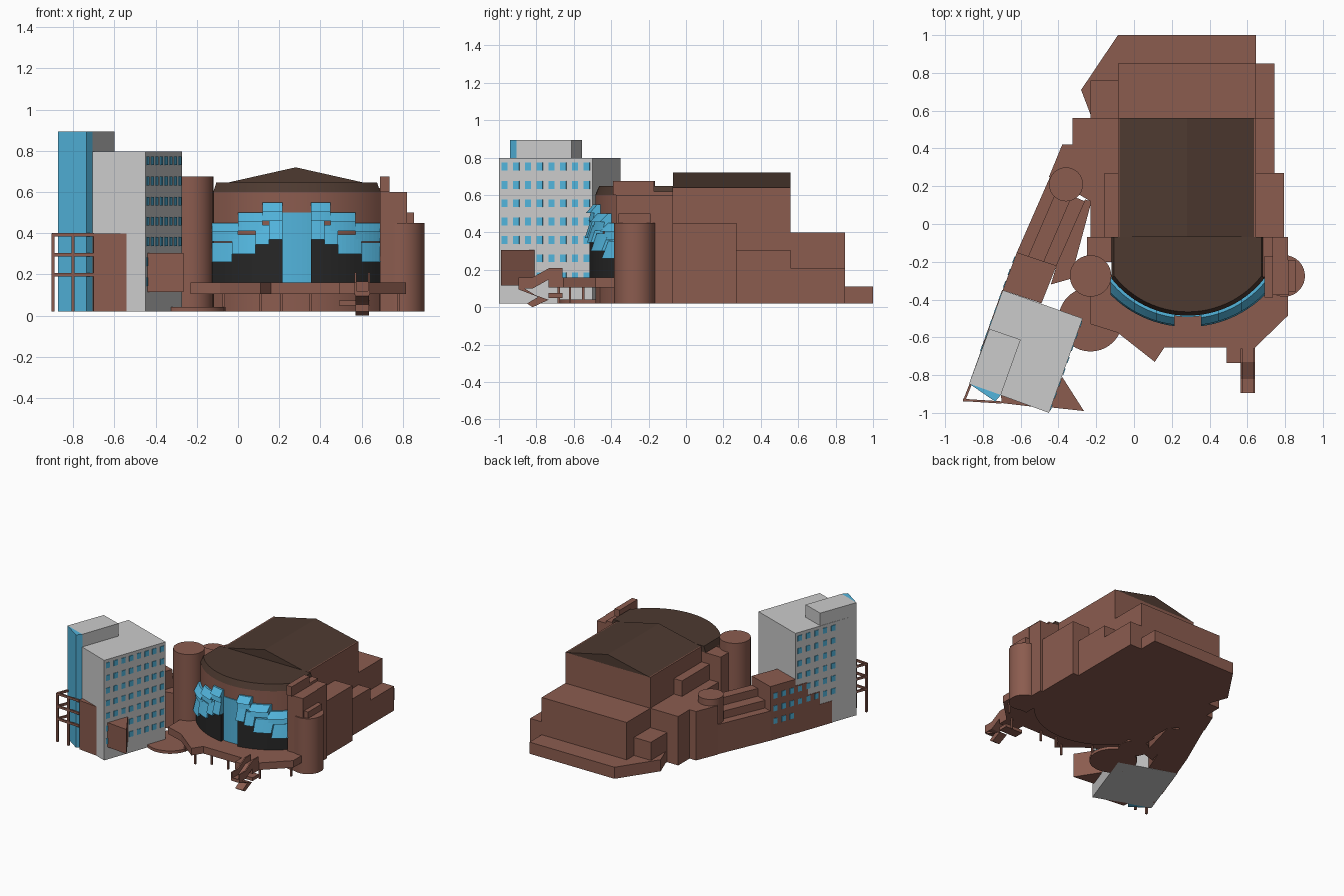
import bpy, bmesh, math
from mathutils import Vector

if "Cube" in bpy.data.objects:
    bpy.data.objects.remove(bpy.data.objects["Cube"])


def material(name, rgb):
    m = bpy.data.materials.new(name)
    m.diffuse_color = (*rgb, 1)
    m.use_nodes = True
    m.node_tree.nodes["Principled BSDF"].inputs["Base Color"].default_value = m.diffuse_color
    return m


BRICK = material("brick", (0.26, 0.107, 0.078))
ROOF = material("dark_roof", (0.075, 0.042, 0.03))
GLASS = material("blue_glass", (0.085, 0.46, 0.72))
BLACK = material("black_glazing", (0.02, 0.02, 0.02))


def finish(bm, name, mat, smooth=False):
    bmesh.ops.recalc_face_normals(bm, faces=bm.faces)
    me = bpy.data.meshes.new(name)
    bm.to_mesh(me)
    bm.free()
    ob = bpy.data.objects.new(name, me)
    bpy.context.collection.objects.link(ob)
    if mat:
        me.materials.append(mat)
    if smooth:
        bpy.context.view_layer.objects.active = ob
        ob.select_set(True)
        bpy.ops.object.shade_smooth_by_angle(angle=math.radians(30))
        ob.select_set(False)
    return ob


def add_loft(bm, low, high):
    a = [bm.verts.new(p) for p in low]
    b = [bm.verts.new(p) for p in high]
    n = len(a)
    bm.faces.new(a[::-1])
    bm.faces.new(b)
    for i in range(n):
        j = (i + 1) % n
        bm.faces.new((a[i], a[j], b[j], b[i]))


def prism(name, pts, z0, z1, mat, top=None, smooth=False):
    bm = bmesh.new()
    add_loft(bm, [(x, y, z0) for x, y in pts], [(x, y, z1) for x, y in (top or pts)])
    return finish(bm, name, mat, smooth)


def box(name, x0, x1, y0, y1, z0, z1, mat=BRICK):
    return prism(name, [(x0, y0), (x1, y0), (x1, y1), (x0, y1)], z0, z1, mat)


def profile_x(name, yz, x0, x1, mat=BRICK):
    bm = bmesh.new()
    add_loft(bm, [(x0, y, z) for y, z in yz], [(x1, y, z) for y, z in yz])
    return finish(bm, name, mat)


def cylinder(name, x, y, r, z0, z1, mat=BRICK):
    pts = [(x + r * math.cos(t * math.tau / 40), y + r * math.sin(t * math.tau / 40)) for t in range(40)]
    return prism(name, pts, z0, z1, mat, smooth=True)


def strip(p, q, t):
    """Rectangle of thickness t on the line p-q."""
    p, q = Vector(p), Vector(q)
    n = Vector((q.y - p.y, p.x - q.x)).normalized() * t / 2
    return [p + n, q + n, q - n, p - n]


def windows(name, p, q, cols, rows, start=0.06, end=0.94, w=0.034, h=0.042):
    p, q = Vector(p), Vector(q)
    d = (q - p).normalized() * w / 2
    bm = bmesh.new()
    for i in range(cols):
        c = p.lerp(q, start + (end - start) * i / max(cols - 1, 1))
        s = strip(c - d, c + d, 0.008)
        for z in rows:
            add_loft(bm, [(*v, z - h / 2) for v in s], [(*v, z + h / 2) for v in s])
    finish(bm, name, GLASS)


# Main hall with gabled roof
B = 0.02
box("hall", -0.085, 0.645, -0.07, 0.56, B, 0.64)
bm = bmesh.new()
gable = [(-0.085, 0.638), (0.645, 0.638), (0.28, 0.72)]
add_loft(bm, [(x, -0.07, z) for x, z in gable], [(x, 0.56, z) for x, z in gable])
finish(bm, "hall_roof", ROOF)

# Rear and side annexes
prism("rear_low_block", [(-0.28, 0.71), (-0.2, 0.5), (0.645, 0.5), (0.645, 1), (-0.085, 1)], B, 0.11, BRICK)
for i, b in enumerate([
    (-0.085, 0.645, 0.5, 0.85, 0.40), (0.6, 0.745, 0.56, 0.85, 0.21), (0.6, 0.745, 0.27, 0.56, 0.305),
    (0.6, 0.795, -0.07, 0.27, 0.45), (-0.23, -0.05, 0.56, 0.76, 0.25), (-0.325, -0.05, 0.42, 0.56, 0.40),
    (-0.155, -0.05, -0.07, 0.27, 0.52), (-0.25, -0.08, -0.2, -0.07, 0.60), (0.6, 0.815, -0.2, -0.07, 0.60),
]):
    box(f"annex_{i}", *b[:4], B, b[4])
prism("west_annex", [(-0.38, 0.42), (-0.05, 0.42), (-0.05, -0.07), (-0.23, -0.07), (-0.23, 0.12), (-0.45, 0.25)],
      B, 0.40, BRICK)

# Drum foyer: curved brick wall, chamfered dark roof
CX, CY = 0.285, 0.03


def arc(r, x0, x1, n):
    a0, a1 = math.asin((x0 - CX) / r), math.asin((x1 - CX) / r)
    return [(CX + r * math.sin(a0 + (a1 - a0) * i / n), CY - r * math.cos(a0 + (a1 - a0) * i / n))
            for i in range(n + 1)]


wall = arc(0.515, -0.12, 0.69, 32) + [(0.69, -0.07), (-0.12, -0.07)]
rim = arc(0.495, -0.105, 0.675, 32) + [(0.675, -0.07), (-0.105, -0.07)]
prism("drum_wall", wall, B, 0.60, BRICK, smooth=True)
prism("drum_roof", wall, 0.60, 0.647, ROOF, top=rim, smooth=True)
prism("entrance_glass", arc(0.522, 0.21, 0.36, 6) + arc(0.50, 0.21, 0.36, 6)[::-1], 0.16, 0.50, GLASS)


# Stepped glazing each side of the entrance, mirrored about the drum axis
def curved(name, x0, x1, z0, z1, r0, r1, mat):
    for side in ("left", "right"):
        a, b = (x0, x1) if side == "left" else (2 * CX - x1, 2 * CX - x0)
        inner = arc(0.50, max(a, -0.12), min(b, 0.69), 6)[::-1]
        prism(f"{name}_{side}", arc(r0, a, b, 6) + inner, z0, z1, mat, top=arc(r1, a, b, 6) + inner)


for i, (x0, x1, z) in enumerate([(-0.125, -0.03, 0.26), (-0.03, 0.085, 0.30), (0.085, 0.15, 0.345),
                                 (0.15, 0.215, 0.37)]):
    curved(f"dark_glazing_{i}", x0, x1, 0.16, z + 0.05, 0.55, 0.55, BLACK)
    curved(f"lower_awning_{i}", x0, x1, z, z + 0.095, 0.575, 0.545, GLASS)
for i, (x0, x1) in enumerate([(-0.125, 0.0), (0.0, 0.12), (0.12, 0.215)]):
    z = 0.36 + 0.05 * i
    curved(f"upper_awning_{i}", x0, x1, z, z + 0.045, 0.555, 0.545, GLASS)
    curved(f"upper_awning_top_{i}", x0, x1, z + 0.045, z + 0.09, 0.568, 0.53, GLASS)

# Round stair towers, the right one stepped
cylinder("left_stair_tower", -0.23, -0.275, 0.11, B, 0.675)
cylinder("right_stair_tower", 0.795, -0.275, 0.11, B, 0.45)
for i, (x1, y0, y1, z) in enumerate([(0.735, -0.39, -0.17, 0.675), (0.82, -0.375, -0.19, 0.60),
                                     (0.855, -0.36, -0.19, 0.50)]):
    box(f"stair_tower_step_{i}", 0.69, x1, y0, y1, B if i else 0.6, z)
box("stair_tower_link", 0.645, 0.735, -0.28, -0.07, B, 0.62)

# Raised terrace, its posts and the round plinth
prism("terrace", [(-0.23, -0.3), (-0.23, -0.53), (-0.087, -0.575), (0.11, -0.73), (0.16, -0.655), (0.64, -0.655),
                  (0.815, -0.485), (0.815, -0.3)], 0.105, 0.16, BRICK)
for i, (x, y) in enumerate([(-0.07, -0.55), (0.11, -0.68), (0.21, -0.62), (0.35, -0.62), (0.62, -0.62), (0.78, -0.46)]):
    box(f"terrace_post_{i}", x - 0.006, x + 0.006, y - 0.006, y + 0.006, B, 0.11)
cylinder("round_plinth", -0.23, -0.505, 0.17, B, 0.042)

# Outside stair: upper flight with side walls, lower flight below
box("upper_landing", 0.49, 0.64, -0.735, -0.65, 0.105, 0.16)
rail = [(-0.66, 0.21), (-0.73, 0.21), (-0.82, 0.16), (-0.895, 0.16), (-0.895, 0.1), (-0.82, 0.1), (-0.73, 0.15),
        (-0.66, 0.15)]
for i, x in enumerate((0.565, 0.63)):
    profile_x(f"stair_rail_{i}", rail, x, x + 0.01)
profile_x("upper_flight", [(y, z if z < 0.155 else z - 0.045) for y, z in rail], 0.565, 0.64)
box("lower_landing", 0.49, 0.64, -0.735, -0.66, 0.05, 0.075)
profile_x("lower_flight", [(-0.895, 0.12), (-0.895, 0.095), (-0.735, 0.04), (-0.82, 0.0), (-0.85, 0.02),
                           (-0.79, 0.055)], 0.57, 0.635)

# West wing between hall and office tower
prism("wing_block", [(-0.695, -0.35), (-0.49, -0.42), (-0.41, -0.22), (-0.62, -0.15)], B, 0.44, BRICK)
tiers = [(-0.62, -0.15, -0.44, 0.26), (-0.56, -0.17, -0.40, 0.2), (-0.48, -0.2, -0.33, 0.15), (-0.41, -0.22, -0.26, 0.12)]
for i, z in enumerate((0.25, 0.31, 0.37)):
    a, b = tiers[i], tiers[i + 1]
    prism(f"wing_tier_{i}", [a[:2], b[:2], b[2:], a[2:]], B, z, BRICK)
prism("wing_east_strip", [(-0.41, -0.22), (-0.44, -0.32), (-0.335, -0.29), (-0.225, 0.12), (-0.26, 0.13)], B, 0.30, BRICK)
cylinder("wing_turret", -0.36, 0.21, 0.09, B, 0.45)

# Office tower
NW, NE, SE, SW = (-0.695, -0.35), (-0.272, -0.50), (-0.45, -1.0), (-0.873, -0.845)
prism("office_tower", [NW, NE, SE, SW], B, 0.797, None)
prism("tower_penthouse", [(-0.765, -0.555), (-0.60, -0.612), (-0.705, -0.905), SW], 0.78, 0.895, None)
prism("tower_glass_corner", [SW, (-0.705, -0.905), (-0.735, -0.94)], B, 0.895, GLASS)
rows = [0.752 - 0.098 * i for i in range(7)]
windows("east_windows", NE, SE, 8, rows)
WEST = Vector(NW), Vector(SW)
windows("west_windows", WEST[0], WEST[1], 5, rows[:6], 0.07, 0.62)
windows("wing_windows", (-0.62, -0.15), NW, 3, rows[4:], 0.2, 0.85)

# Stepped brick facing on the tower's west side
for i, z in enumerate((0.39, 0.29, 0.19)):
    prism(f"west_facing_{i}", strip(WEST[0].lerp(WEST[1], 0.2 * i), WEST[0].lerp(WEST[1], 0.2 * i + 0.2), 0.006),
          B, z, BRICK)

# Wedge walls and pergola at the tower's front
prism("front_wedge_wall", [(-0.705, -0.90), (-0.70, -0.948), (-0.53, -0.968)], B, 0.40, BRICK)
prism("east_wedge_wall", [(-0.38, -0.81), (-0.265, -0.99), (-0.45, -0.97)], 0.115, 0.305, BRICK)
corner = (-0.898, -0.932)
for i, z in enumerate((0.19, 0.287, 0.385)):
    prism(f"pergola_front_beam_{i}", strip(corner, (-0.70, -0.945), 0.012), z, z + 0.017, BRICK)
    prism(f"pergola_side_beam_{i}", strip(corner, (-0.832, -0.765), 0.012), z, z + 0.017, BRICK)
for i, (x, y) in enumerate([corner, (-0.80, -0.938), (-0.835, -0.772)]):
    box(f"pergola_post_{i}", x - 0.007, x + 0.007, y - 0.007, y + 0.007, B, 0.40)
